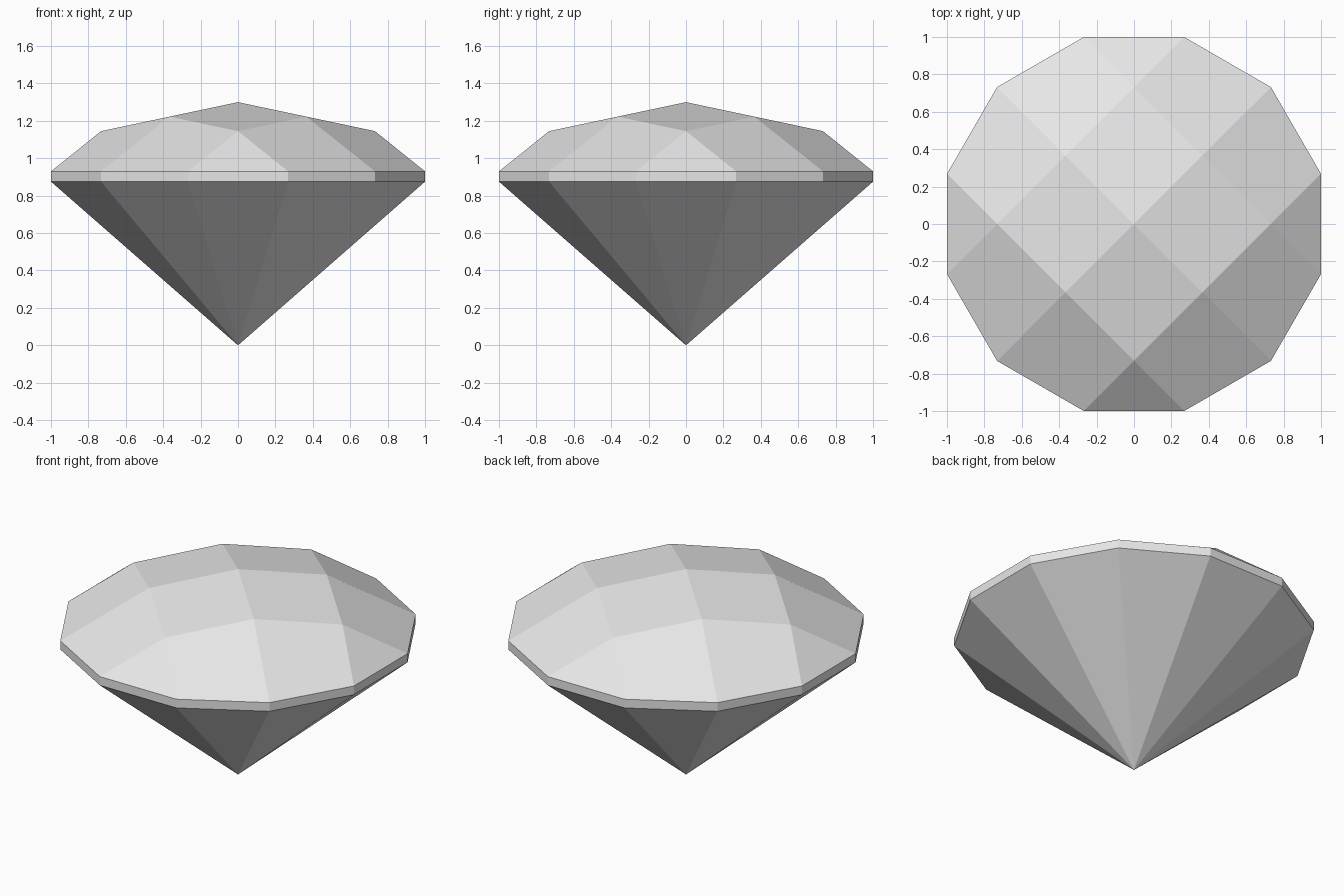
import bpy, bmesh
from math import cos, sin, tan, radians, pi

cube = bpy.data.objects.get("Cube")
if cube:
    bpy.data.objects.remove(cube, do_unlink=True)

# Proportions of the cut stone
SIDES = 12
GIRDLE_LOW, GIRDLE_HIGH = 0.875, 0.93
STAR_Z, PEAK_Z = 1.145, 1.30
RADIUS = 1 / cos(pi / SIDES)
STAR = RADIUS * cos(radians(45))      # reach of the four star points

grey = bpy.data.materials.new("pale grey")
grey.use_nodes = True
grey.diffuse_color = (0.8, 0.8, 0.8, 1)
grey.node_tree.nodes["Principled BSDF"].inputs["Base Color"].default_value = (0.8, 0.8, 0.8, 1)


def polar(bm, radius, degrees, z):
    a = radians(degrees)
    return bm.verts.new((radius * cos(a), radius * sin(a), z))


bm = bmesh.new()
step = 360 / SIDES
culet = bm.verts.new((0, 0, 0))
peak = bm.verts.new((0, 0, PEAK_Z))
low = [polar(bm, RADIUS, step * (i + 0.5), GIRDLE_LOW) for i in range(SIDES)]
high = [polar(bm, RADIUS, step * (i + 0.5), GIRDLE_HIGH) for i in range(SIDES)]

# Pavilion and girdle facets
for i in range(SIDES):
    j = (i + 1) % SIDES
    bm.faces.new((culet, low[j], low[i]))
    bm.faces.new((low[i], low[j], high[j], high[i]))

# Crown: star points on the axes, inner points on the diagonals
star = [polar(bm, STAR, 90 * q, STAR_Z) for q in range(4)]
inner = [polar(bm, STAR * cos(radians(45)), 90 * q + 45, (STAR_Z + PEAK_Z) / 2) for q in range(4)]
for q in range(4):
    before, after, corner, last = (high[(3 * q + k) % SIDES] for k in (-1, 0, 1, 2))
    following = star[(q + 1) % 4]
    bm.faces.new((peak, inner[q - 1], star[q], inner[q]))
    bm.faces.new((star[q], before, after))
    bm.faces.new((star[q], after, corner, inner[q]))
    bm.faces.new((inner[q], corner, last, following))

bmesh.ops.recalc_face_normals(bm, faces=bm.faces)
mesh = bpy.data.meshes.new("cut_gem")
bm.to_mesh(mesh)
bm.free()
mesh.materials.append(grey)
gem = bpy.data.objects.new("cut_gem", mesh)
bpy.context.collection.objects.link(gem)
